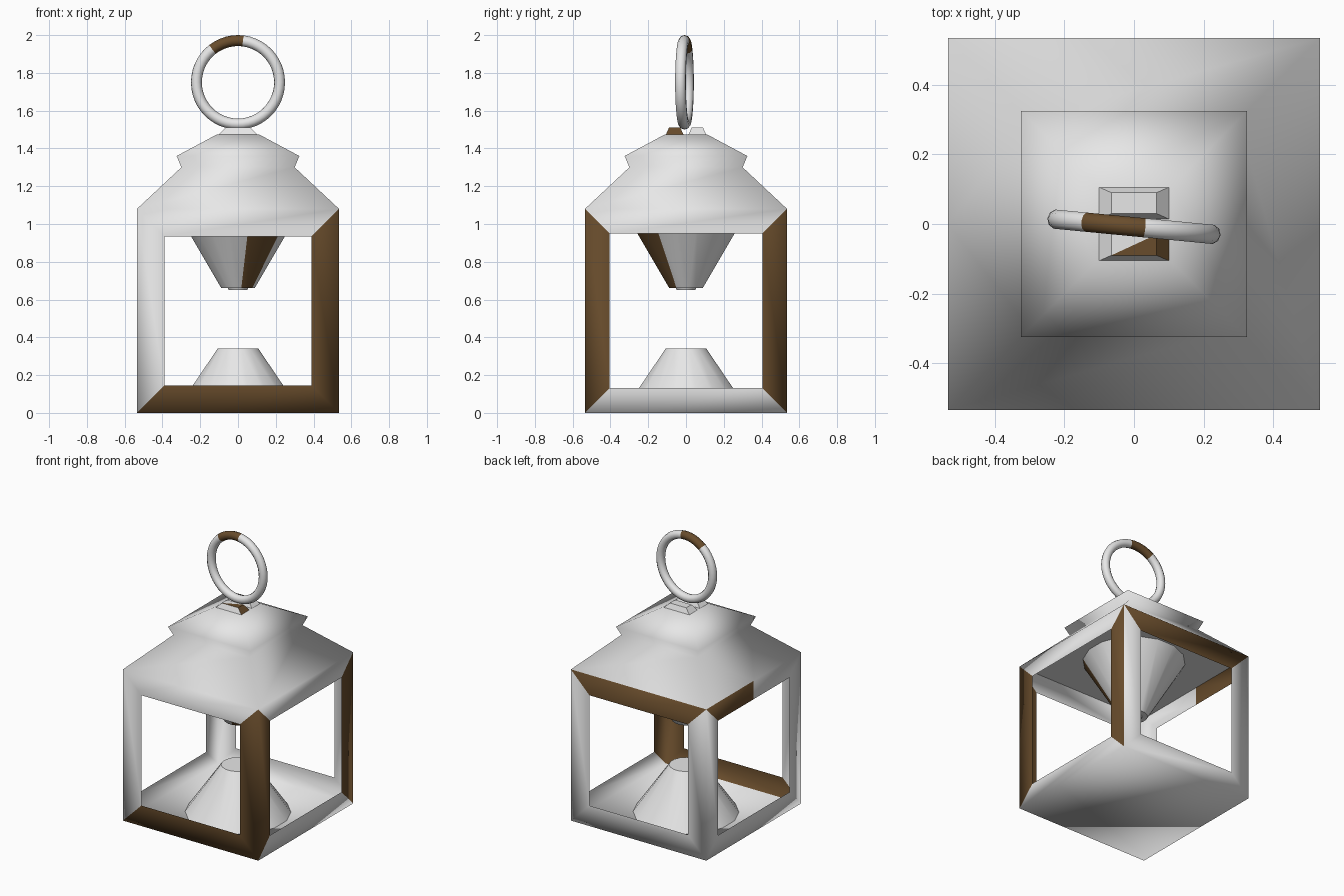
import bpy, bmesh, math
from mathutils import Matrix

cube = bpy.data.objects.get("Cube")
if cube:
    bpy.data.objects.remove(cube, do_unlink=True)


def material(name, colour):
    mat = bpy.data.materials.new(name)
    mat.use_nodes = True
    rgba = (*colour, 1)
    mat.diffuse_color = rgba
    for node in mat.node_tree.nodes:
        if node.type == 'BSDF_PRINCIPLED':
            node.inputs["Base Color"].default_value = rgba
            node.inputs["Roughness"].default_value = 0.7
    return mat


GREY = material("pale grey", (0.8, 0.8, 0.8))
BROWN = material("dark brown", (0.14, 0.073, 0.025))


def finish(name, bm, smooth=None):
    """Turn a bmesh into an object; smooth is None, 'all' or 'angle'."""
    mesh = bpy.data.meshes.new(name)
    bm.to_mesh(mesh)
    bm.free()
    obj = bpy.data.objects.new(name, mesh)
    bpy.context.collection.objects.link(obj)
    mesh.materials.append(GREY)
    mesh.materials.append(BROWN)
    for poly in mesh.polygons:
        poly.use_smooth = smooth == 'all'
    if smooth == 'angle':
        bpy.ops.object.select_all(action='DESELECT')
        obj.select_set(True)
        bpy.context.view_layer.objects.active = obj
        bpy.ops.object.shade_smooth_by_angle(angle=math.radians(35))
    return obj


def square(bm, half, z):
    """Square ring of vertices, counter-clockwise from front left."""
    return [bm.verts.new((sx * half, sy * half, z))
            for sx, sy in ((-1, -1), (1, -1), (1, 1), (-1, 1))]


# Body: floor, four mitred window frames and stepped roof in one shell
HALF, EAVE = 0.535, 1.08
bm = bmesh.new()
base = square(bm, HALF, 0)
eave = square(bm, HALF, EAVE)
bm.faces.new(base[::-1])

# Brown beams on each side, in the order bottom, right, top, left
brown_beams = {0: (0, 1), 1: (1, 3), 2: (2,), 3: ()}
split_beam = None
for side in range(4):
    nxt = (side + 1) % 4
    outer = [base[side], base[nxt], eave[nxt], eave[side]]
    inset = 0.146 if side % 2 == 0 else 0.131
    along = (base[nxt].co - base[side].co).normalized()
    inner = []
    for v, dx, dz in zip(outer, (1, -1, -1, 1), (1, 1, -1, -1)):
        co = v.co + along * dx * inset
        co.z += dz * inset
        inner.append(bm.verts.new(co))
    for k in range(4):
        j = (k + 1) % 4
        beam = bm.faces.new((outer[k], outer[j], inner[j], inner[k]))
        beam.material_index = int(k in brown_beams[side])
        if side == 3 and k == 2:
            split_beam = beam

# Roof steps
lower = eave
for half, z in ((0.30, 1.30), (0.325, 1.36), (0.11, 1.475)):
    upper = square(bm, half, z)
    for k in range(4):
        j = (k + 1) % 4
        bm.faces.new((lower[k], lower[j], upper[j], upper[k]))
    lower = upper
bm.faces.new(lower)

# The left top beam is brown on its back half only
bmesh.ops.bisect_plane(bm, geom=[split_beam] + list(split_beam.edges) + list(split_beam.verts),
                       plane_co=(0, 0, 0), plane_no=(0, 1, 0))
for f in bm.faces:
    c = f.calc_center_median()
    if c.x < -HALF + 0.01 and c.y > 0 and c.z > EAVE - 0.14:
        f.material_index = 1
finish("lantern_body", bm, 'all')

# Ceiling under the roof
bm = bmesh.new()
bm.faces.new(square(bm, HALF - 0.002, EAVE - 0.002)[::-1])
finish("ceiling", bm)


def cone(name, r_low, r_high, z_low, z_high, brown=False):
    bm = bmesh.new()
    bmesh.ops.create_cone(bm, cap_ends=True, segments=16, radius1=r_low, radius2=r_high,
                          depth=z_high - z_low,
                          matrix=Matrix.Translation((0, 0, (z_low + z_high) / 2))
                          @ Matrix.Rotation(math.radians(11.25), 4, 'Z'))
    for f in bm.faces:
        c = f.calc_center_median()
        if brown and abs(f.normal.z) < 0.9:
            f.material_index = int(11 < math.degrees(math.atan2(c.x, -c.y)) < 57)
    return finish(name, bm, 'angle')


cone("lamp_base", 0.343, 0.11, 0.002, 0.34)
cone("hanging_lamp", 0.09, 0.338, 0.66, EAVE - 0.003, brown=True)
cone("hanging_lamp_tip", 0.05, 0.055, 0.65, 0.661)

# Two small blocks that hold the ring
for name, s in (("front_ring_block", -1), ("back_ring_block", 1)):
    bm = bmesh.new()
    loops = []
    for hx, hy, z in ((0.11, 0.05, 1.465), (0.065, 0.03, 1.51)):
        loops.append([bm.verts.new((sx * hx, s * 0.06 + sy * hy, z))
                      for sx, sy in ((-1, -1), (1, -1), (1, 1), (-1, 1))])
    low, top = loops
    for k in range(4):
        j = (k + 1) % 4
        f = bm.faces.new((low[k], low[j], top[j], top[k]))
        f.material_index = int(s < 0 and k == 1)
    bm.faces.new(low[::-1])
    # Top is cut along its diagonal, with the front half brown on the front block
    bm.faces.new((top[0], top[1], top[2])).material_index = int(s < 0)
    bm.faces.new((top[0], top[2], top[3]))
    finish(name, bm)

# Carrying ring, slightly turned
bpy.ops.mesh.primitive_torus_add(major_segments=48, minor_segments=10,
                                 major_radius=0.221, minor_radius=0.029,
                                 location=(0, -0.008, 1.75),
                                 rotation=(math.pi / 2, 0, math.radians(-5.5)))
ring = bpy.context.object
ring.name = "carrying_ring"
ring.data.materials.append(GREY)
ring.data.materials.append(BROWN)
for poly in ring.data.polygons:
    poly.use_smooth = True
    angle = math.degrees(math.atan2(poly.center.y, poly.center.x))
    poly.material_index = int(82 < angle < 124)
